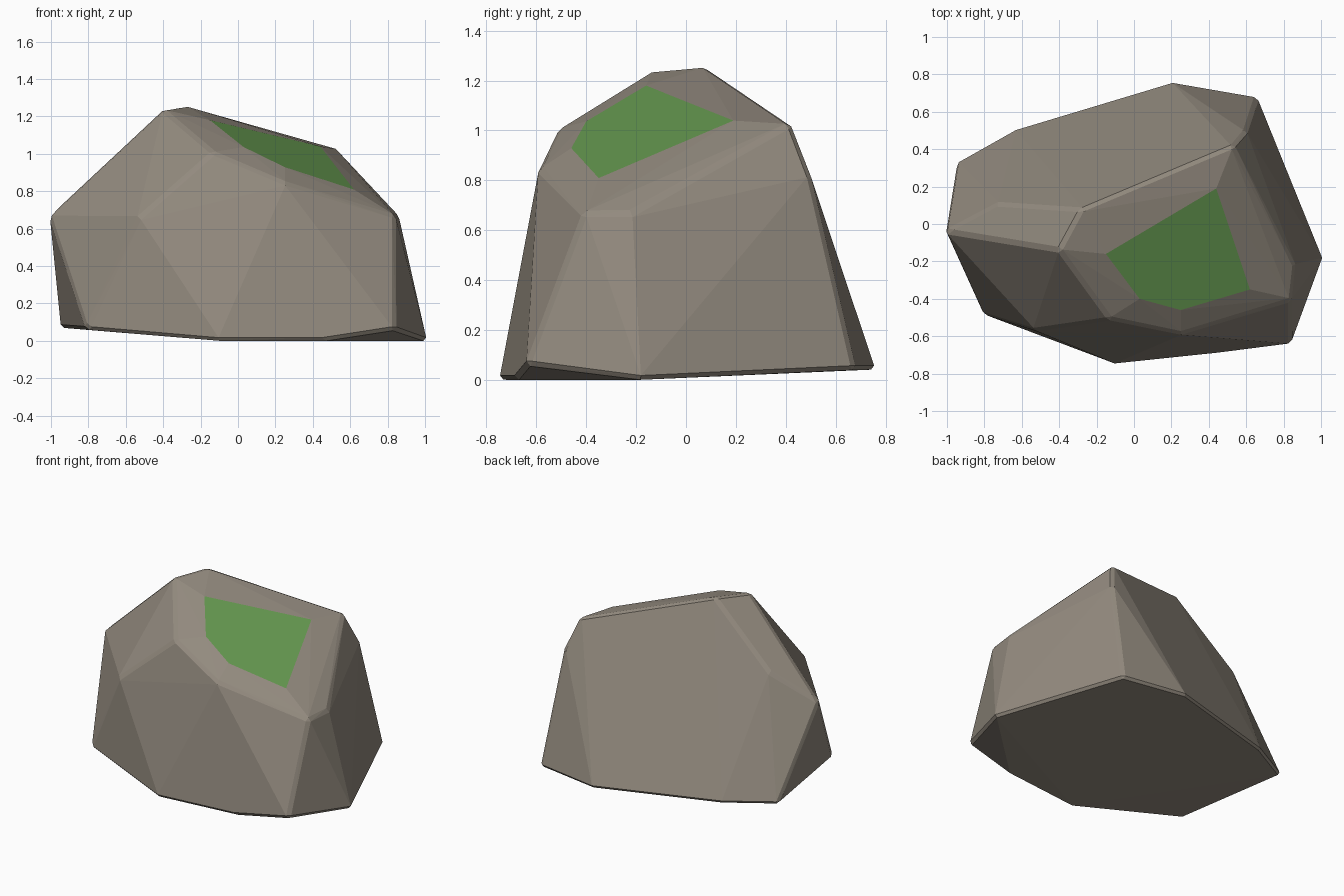
import bpy, bmesh, math
from mathutils import Vector

cube = bpy.data.objects.get("Cube")
if cube:
    bpy.data.objects.remove(cube, do_unlink=True)


def material(name, rgb):
    mat = bpy.data.materials.new(name)
    mat.use_nodes = True
    mat.diffuse_color = (*rgb, 1)
    mat.node_tree.nodes["Principled BSDF"].inputs["Base Color"].default_value = (*rgb, 1)
    return mat


def hull(points, flatness):
    """Convex skin over the points, with nearly flat triangles merged."""
    skin = bmesh.new()
    for p in points:
        skin.verts.new(p)
    bmesh.ops.convex_hull(skin, input=skin.verts[:])
    buried = [v for v in skin.verts if not v.link_faces]
    bmesh.ops.delete(skin, geom=buried, context='VERTS')
    bmesh.ops.dissolve_limit(skin, angle_limit=math.radians(flatness),
                             verts=skin.verts[:], edges=skin.edges[:])
    return skin


# Corners of the stone, from the crest down to the ground
crest = [(-.28, .08, 1.26), (-.4, -.14, 1.24), (.53, .42, 1.03)]
shoulder = [(-1.01, -.04, .67), (-.73, .11, .86), (-.53, -.57, .66),
            (-.13, -.51, 1.01), (.25, -.59, .85), (.84, -.41, .67),
            (.86, -.22, .67), (.6, .5, .82)]
foot = [(.2, .76, .04), (.66, .68, .04), (1.01, -.18, 0), (.84, -.64, .06),
        (.45, -.69, 0), (-.1, -.75, 0), (-.81, -.48, .06),
        (-.95, .33, .07), (-.63, .51, .06)]
# Outline of the raised mossy patch, which lies on one sloping plane
patch = [(-.15, -.16), (-.04, -.08), (.44, .19), (.62, -.35), (.25, -.46), (.03, -.4)]
moss = [Vector((x, y, 1.165 - .41 * x + .29 * y)) for x, y in patch]

# Stone body with narrow chamfers
body = hull(crest + shoulder + foot, 4)
sharp = [e for e in body.edges if e.calc_face_angle(0) > math.radians(28)]
bmesh.ops.bevel(body, geom=sharp, offset=.018, offset_type='OFFSET',
                segments=1, affect='EDGES', clamp_overlap=True)
corners = [v.co.copy() for v in body.verts]
body.free()

# Skin over the chamfered body and the raised patch
rock = hull(corners + moss, 1.5)
for f in rock.faces:
    f.smooth = False
    if all(min((v.co - p).length for p in moss) < 1e-4 for v in f.verts):
        f.material_index = 1
bmesh.ops.recalc_face_normals(rock, faces=rock.faces[:])

mesh = bpy.data.meshes.new("boulder")
rock.to_mesh(mesh)
rock.free()
mesh.materials.append(material("warm grey stone", (.29, .255, .21)))
mesh.materials.append(material("moss green", (.13, .315, .08)))
boulder = bpy.data.objects.new("boulder", mesh)
bpy.context.scene.collection.objects.link(boulder)
